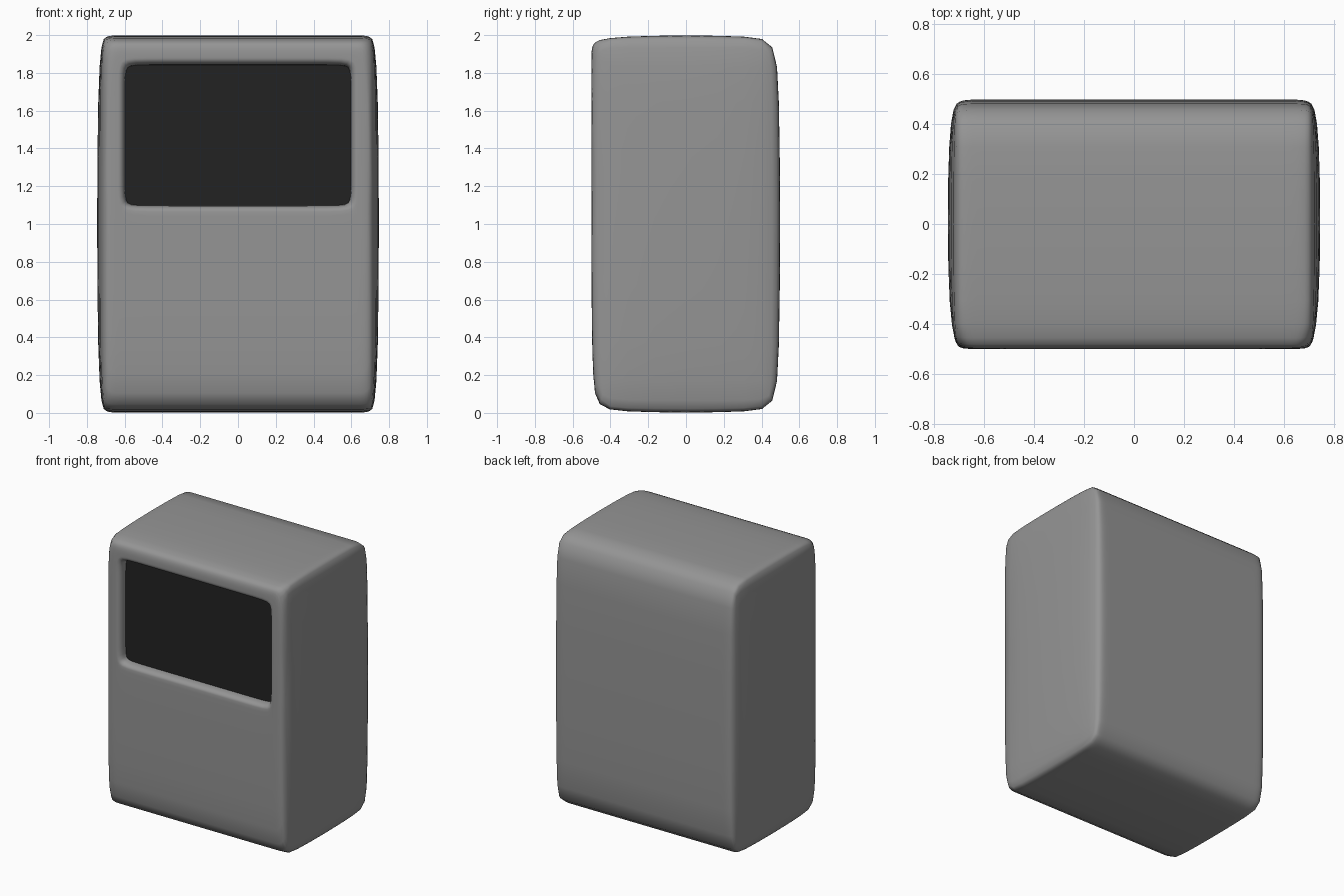
import bpy, bmesh
from mathutils import Vector

if "Cube" in bpy.data.objects:
    bpy.data.objects.remove(bpy.data.objects["Cube"])


def add_object(name, bm, grey):
    mesh = bpy.data.meshes.new(name)
    bm.to_mesh(mesh)
    bm.free()
    mesh.shade_smooth()
    mat = bpy.data.materials.new(name + "_grey")
    mat.diffuse_color = (grey, grey, grey, 1)
    mat.use_nodes = True
    mat.node_tree.nodes["Principled BSDF"].inputs["Base Color"].default_value = mat.diffuse_color
    mesh.materials.append(mat)
    ob = bpy.data.objects.new(name, mesh)
    bpy.context.collection.objects.link(ob)
    return ob


def cut(bm, faces, axis, value):
    geom = set(faces)
    for f in faces:
        geom.update(f.edges, f.verts)
    no, co = Vector((0, 0, 0)), Vector((0, 0, 0))
    no[axis], co[axis] = 1, value
    bmesh.ops.bisect_plane(bm, geom=list(geom), dist=1e-5, plane_co=co, plane_no=no)


def front_faces(bm, half_w, z0, z1):
    def inside(f):
        c = f.calc_center_median()
        return f.normal.y < -0.99 and abs(c.x) < half_w and z0 < c.z < z1
    bm.normal_update()
    return [f for f in bm.faces if inside(f)]


# Cabinet: chamfered block as a subdivision cage
bm = bmesh.new()
bmesh.ops.create_cube(bm, size=1)
for v in bm.verts:
    v.co = Vector((v.co.x * 1.5, v.co.y, (v.co.z + 0.5) * 2))
bmesh.ops.bevel(bm, geom=bm.edges[:], offset=0.05, segments=1, affect='EDGES', profile=0.5)
for x in (-0.64, -0.51, 0.51, 0.64):
    cut(bm, bm.faces[:], 0, x)
for z in (1.055, 1.885):
    cut(bm, front_faces(bm, 0.75, 0, 2), 2, z)
for z in (1.18, 1.76):
    cut(bm, front_faces(bm, 0.64, 1.055, 1.885), 2, z)

# Soft rim and recess for the screen
opening = front_faces(bm, 0.64, 1.055, 1.885)
for thickness, depth in ((0.018, 0), (0.022, -0.02), (0.003, -0.05), (0.001, -0.02)):
    bmesh.ops.inset_region(bm, faces=opening, thickness=thickness, depth=depth,
                           use_even_offset=True, use_boundary=True)
bmesh.ops.delete(bm, geom=opening, context='FACES')
cabinet = add_object("cabinet", bm, 0.3)
sub = cabinet.modifiers.new("Subdivision", 'SUBSURF')
sub.levels = sub.render_levels = 2
sub.boundary_smooth = 'ALL'

# Dark screen panel
bm = bmesh.new()
bmesh.ops.create_grid(bm, x_segments=1, y_segments=1, size=0.5)
for v in bm.verts:
    v.co = Vector((v.co.x * 1.2, -0.44, 1.47 + v.co.y * 0.76))
add_object("screen", bm, 0.016)
